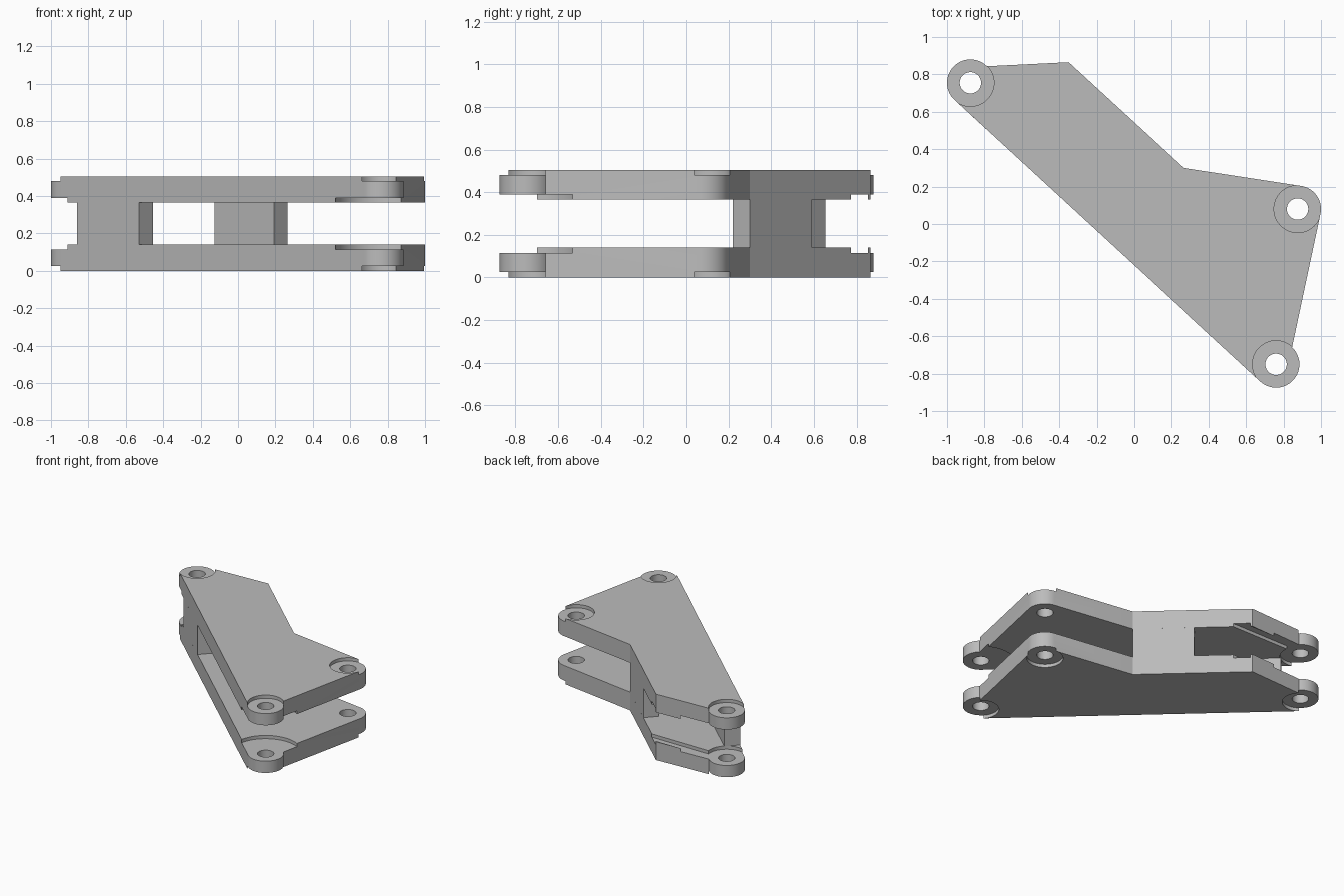
import bpy, bmesh
from math import cos, sin, radians
from mathutils import Vector

cube = bpy.data.objects.get("Cube")
if cube:
    bpy.data.objects.remove(cube, do_unlink=True)

grey = bpy.data.materials.new("plain grey")
grey.use_nodes = True
grey.diffuse_color = (0.5, 0.5, 0.5, 1)
grey.node_tree.nodes["Principled BSDF"].inputs["Base Color"].default_value = grey.diffuse_color

HEIGHT = 0.505
BOSS_R = 0.125
REAR = Vector((-0.875, 0.755))
SIDE = Vector((0.875, 0.08))
FRONT = Vector((0.76, -0.75))


def arc(centre, radius, start, end, steps):
    """Points on an arc, counter-clockwise, angles in degrees."""
    angles = [radians(start + (end - start) * i / steps) for i in range(steps + 1)]
    return [centre + radius * Vector((cos(a), sin(a))) for a in angles]


def circle(centre, radius):
    return arc(centre, radius, 0, 360, 64)[:-1]


def prism(name, outline, z0, z1):
    """Extrude a flat outline between two heights."""
    z0, z1 = min(z0, z1), max(z0, z1)
    bm = bmesh.new()
    face = bm.faces.new([bm.verts.new((p[0], p[1], z0)) for p in outline])
    extruded = bmesh.ops.extrude_face_region(bm, geom=[face])["geom"]
    top = [v for v in extruded if isinstance(v, bmesh.types.BMVert)]
    bmesh.ops.translate(bm, verts=top, vec=(0, 0, z1 - z0))
    bmesh.ops.recalc_face_normals(bm, faces=bm.faces[:])
    mesh = bpy.data.meshes.new(name)
    bm.to_mesh(mesh)
    bm.free()
    mesh.materials.append(grey)
    obj = bpy.data.objects.new(name, mesh)
    bpy.context.collection.objects.link(obj)
    return obj


def activate(obj):
    bpy.ops.object.select_all(action="DESELECT")
    obj.select_set(True)
    bpy.context.view_layer.objects.active = obj


def cut(obj, outline, z0, z1):
    """Subtract a prism from an object."""
    cutter = prism("cutter", outline, z0, z1)
    cutter.hide_render = True
    mod = obj.modifiers.new("cut", "BOOLEAN")
    mod.operation = "DIFFERENCE"
    mod.solver = "EXACT"
    mod.object = cutter
    activate(obj)
    bpy.ops.object.modifier_apply(modifier=mod.name)
    bpy.data.objects.remove(cutter, do_unlink=True)


# Plate outline: three rounded lugs joined by straight edges
outline = (arc(FRONT, BOSS_R, 227.4, 406.7, 28)
           + arc(SIDE, BOSS_R, -10, 80, 16)
           + [Vector((0.265, 0.3)), Vector((-0.35, 0.865))]
           + arc(REAR, BOSS_R, 45, 227.4, 28))
groove = [(-0.8, 0.775), (0, 0.775), (0, 0.855), (-0.8, 0.855)]

for name, level in (("upper_plate", lambda z: z), ("lower_plate", lambda z: HEIGHT - z)):
    plate = prism(name, outline, level(0.365), level(HEIGHT))
    # Shallow outer seats and bolt holes at each lug
    for lug in (REAR, SIDE, FRONT):
        cut(plate, circle(lug, BOSS_R + 0.001), level(0.48), level(0.6))
        cut(plate, circle(lug, 0.057), level(0.3), level(0.6))
    # Clearance pockets on the inner face
    cut(plate, circle(REAR, 0.142), level(0.3), level(0.39))
    cut(plate, circle(FRONT, 0.245), level(0.3), level(0.39))
    cut(plate, groove, level(0.3), level(0.39))
    activate(plate)
    bpy.ops.object.shade_smooth_by_angle(angle=radians(30))

# Spacer blocks between the plates, each flush with a long edge
inward = Vector((0.677, 0.736)) * 0.112
for name, a, b, depth in (
        ("front_spacer", Vector((-0.86, 0.571)), Vector((-0.53, 0.268)), inward),
        ("back_spacer", Vector((-0.052, 0.591)), Vector((0.265, 0.3)), -inward * 0.97)):
    prism(name, [a, b, b + depth, a + depth], 0.14, 0.365)
